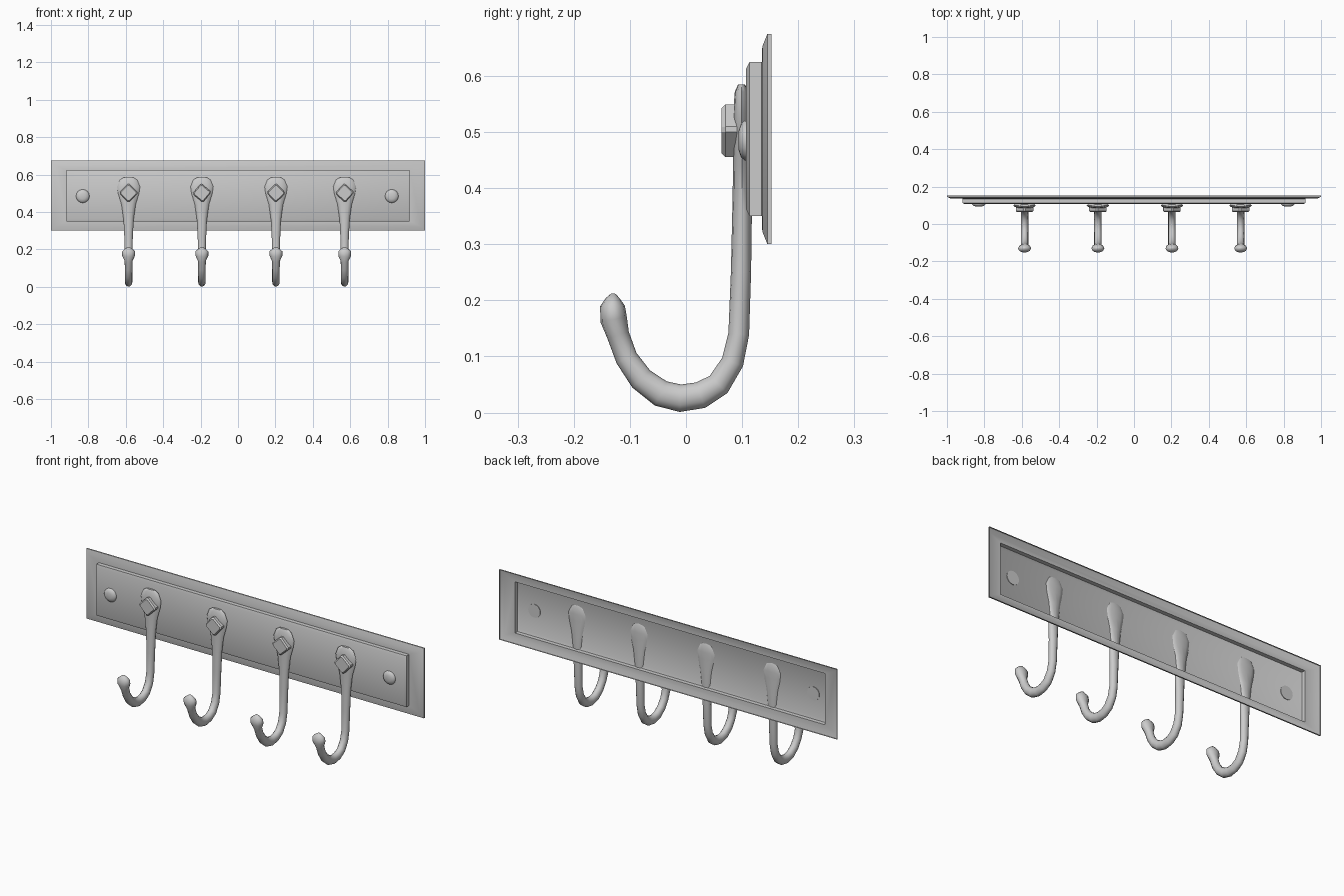
import bpy, bmesh, math
from mathutils import Matrix, Vector

if "Cube" in bpy.data.objects:
    bpy.data.objects.remove(bpy.data.objects["Cube"])


def finish(bm, name, angle=35, recalc=True):
    if recalc:
        bmesh.ops.recalc_face_normals(bm, faces=bm.faces)
    me = bpy.data.meshes.new(name)
    bm.to_mesh(me)
    bm.free()
    for p in me.polygons:
        p.use_smooth = True
    me.set_sharp_from_angle(angle=math.radians(angle))
    ob = bpy.data.objects.new(name, me)
    bpy.context.collection.objects.link(ob)
    return ob


def loft(rings, cap_start=True, cap_end=True):
    bm = bmesh.new()
    loops = [[bm.verts.new(p) for p in r] for r in rings]
    n = len(loops[0])
    for a, b in zip(loops, loops[1:]):
        for i in range(n):
            j = (i + 1) % n
            bm.faces.new((a[i], a[j], b[j], b[i]))
    if cap_start:
        bm.faces.new(loops[0][::-1])
    if cap_end:
        bm.faces.new(loops[-1])
    return bm


# Pressed back board, open at the rear: half width, half height, y
ZC = 0.4875
steps = [(1.0, 0.1875, 0.152), (1.0, 0.1875, 0.145), (0.98, 0.165, 0.136),
         (0.918, 0.1370, 0.135), (0.918, 0.1370, 0.113), (0.908, 0.125, 0.107)]
board = loft([[(sx * w, y, ZC + sz * h) for sx, sz in ((-1, -1), (1, -1), (1, 1), (-1, 1))]
              for w, h, y in steps], cap_start=False)
finish(board, "back_board", 40, recalc=False)

# Hook: centre y, centre z, half width in x, half thickness
path = [(.099, .585, .026, .006), (.099, .572, .046, .012), (.099, .535, .061, .015),
        (.099, .50, .056, .015), (.100, .44, .038, .016), (.100, .36, .027, .0175),
        (.098, .25, .022, .018), (.094, .14, .020, .0185), (.083, .09, .020, .020),
        (.058, .05, .020, .022), (.026, .031, .020, .024), (-.010, .0255, .020, .0245),
        (-.045, .034, .020, .024), (-.080, .060, .020, .022), (-.106, .097, .020, .020),
        (-.121, .138, .021, .020), (-.129, .166, .034, .024), (-.131, .190, .034, .022),
        (-.130, .203, .020, .013), (-.129, .212, .005, .004)]
SIDES = 12


def make_hook(x):
    rings = []
    for i, (y, z, rx, rn) in enumerate(path):
        a, b = path[max(i - 1, 0)], path[min(i + 1, len(path) - 1)]
        t = Vector((0, b[0] - a[0], b[1] - a[1])).normalized()
        nrm = Vector((0, -t.z, t.y))
        rings.append([Vector((x + rx * math.cos(2 * math.pi * k / SIDES), y, z))
                      + nrm * rn * math.sin(2 * math.pi * k / SIDES) for k in range(SIDES)])
    finish(loft(rings), "hook", 50)


# Square nut on the hook head, turned on its corner
def make_nut(x, turn):
    rings = []
    for r, y in ((.047, .095), (.047, .070), (.040, .063)):
        ring = []
        for k in range(4):
            for d in (-6, 6):
                a = math.radians(90 * k + d + turn)
                ring.append((x + r * math.cos(a), y, .502 + r * math.sin(a)))
        rings.append(ring)
    finish(loft(rings), "square_nut", 25)


for x, turn in ((-.585, 0), (-.193, 5), (.203, -2), (.57, 3)):
    make_hook(x)
    make_nut(x, turn)

# Domed mounting screws
for x in (-.83, .822):
    rings = [[(x + r * math.cos(math.tau * k / 16), y, .485 + r * math.sin(math.tau * k / 16))
              for k in range(16)]
             for r, y in ((.036, .110), (.036, .105), (.030, .098), (.016, .0935))]
    finish(loft(rings), "mounting_screw", 50)
